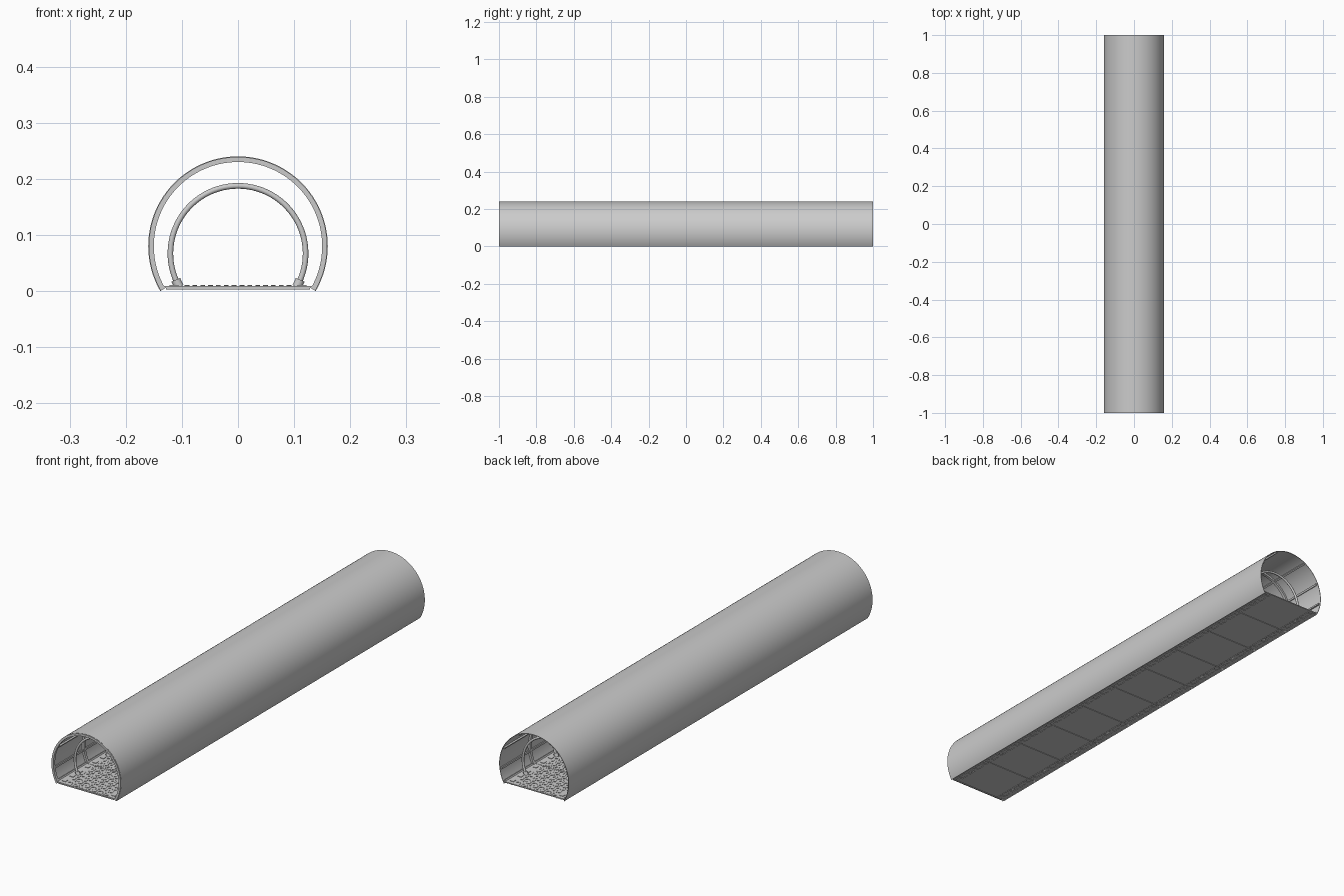
import bpy, bmesh, math
from mathutils import Matrix, Vector

if "Cube" in bpy.data.objects:
    bpy.data.objects.remove(bpy.data.objects["Cube"])

grey = bpy.data.materials.new("plain grey")
grey.diffuse_color = (0.6, 0.6, 0.6, 1)
grey.use_nodes = True
grey.node_tree.nodes["Principled BSDF"].inputs["Base Color"].default_value = grey.diffuse_color


def finish(name, bm, smooth=False):
    bmesh.ops.recalc_face_normals(bm, faces=bm.faces)
    me = bpy.data.meshes.new(name)
    bm.to_mesh(me)
    bm.free()
    me.materials.append(grey)
    ob = bpy.data.objects.new(name, me)
    bpy.context.collection.objects.link(ob)
    if smooth:
        bpy.ops.object.select_all(action='DESELECT')
        bpy.context.view_layer.objects.active = ob
        ob.select_set(True)
        bpy.ops.object.shade_smooth_by_angle(angle=math.radians(35))
    return ob


def sweep(bm, profile, cz, a0, a1, n):
    """Sweep a closed (radius, y) profile along an arc in the xz plane."""
    rings = []
    for i in range(n + 1):
        a = math.radians(a0 + (a1 - a0) * i / n)
        rings.append([bm.verts.new((r * math.cos(a), y, cz + r * math.sin(a)))
                      for r, y in profile])
    k = len(profile)
    for A, B in zip(rings, rings[1:]):
        for j in range(k):
            bm.faces.new((A[j], A[(j + 1) % k], B[(j + 1) % k], B[j]))
    bm.faces.new(rings[0])
    bm.faces.new(rings[-1][::-1])


def rect(r0, r1, y0, y1):
    return [(r0, y0), (r1, y0), (r1, y1), (r0, y1)]


def circle(r, y, rad, n=12):
    return [(r + rad * math.cos(2 * math.pi * i / n),
             y + rad * math.sin(2 * math.pi * i / n)) for i in range(n)]


def box(bm, x0, x1, y0, y1, z0, z1, turn=0):
    c = Vector(((x0 + x1) / 2, (y0 + y1) / 2, (z0 + z1) / 2))
    m = (Matrix.Translation(c) @ Matrix.Rotation(turn, 4, 'Z')
         @ Matrix.Diagonal((x1 - x0, y1 - y0, z1 - z0, 1)))
    bmesh.ops.create_cube(bm, size=1, matrix=m)


PANELS, STEP = 10, 0.2
SHELL_Z, ARCH_Z = 0.08, 0.067

# Outer shell
bm = bmesh.new()
sweep(bm, rect(0.158, 0.16, -0.997, 1.0), SHELL_Z, -30, 210, 96)
finish("outer_shell", bm, True)

# Frame rings on the inside of the shell
bm = bmesh.new()
for i in range(PANELS):
    y = -1 + STEP * i
    sweep(bm, rect(0.150, 0.159, y, y + 0.012), SHELL_Z, -30, 210, 72)
finish("shell_frames", bm, True)

# Lengthwise stringers on the inside of the shell
bm = bmesh.new()
for a in (-27, -8, 25, 62, 118, 155, 188, 207):
    sweep(bm, rect(0.152, 0.159, -0.99, 0.995), SHELL_Z, a - 1.4, a + 1.4, 2)
finish("shell_stringers", bm)

# Inner tubular arches with foot collars
bm = bmesh.new()
feet = bmesh.new()
for i in range(PANELS):
    y = -0.9 + STEP * i
    sweep(bm, circle(0.1205, y, 0.005), ARCH_Z, -29, 209, 56)
    for a in (-30, 203):
        sweep(feet, circle(0.1205, y, 0.0085), ARCH_Z, a, a + 7, 2)
finish("inner_arches", bm, True)
finish("arch_feet", feet, True)

# Floor plates, cross beams and raised treads
plates, beams, treads = bmesh.new(), bmesh.new(), bmesh.new()
for i in range(PANELS):
    y = -1 + STEP * i
    box(plates, -0.137, 0.137, y + 0.001, y + STEP - 0.001, 0.005, 0.009)
    box(beams, -0.128, 0.128, y, y + 0.006, 0.003, 0.006)
    for r in range(14):
        for c in range(14):
            x = -0.091 + 0.014 * c
            ty = y + 0.009 + 0.014 * r
            t = math.radians(45 if (r + c) % 2 else -45)
            box(treads, x - 0.005, x + 0.005, ty - 0.001, ty + 0.001,
                0.0085, 0.0105, t)
finish("floor_plates", plates)
finish("floor_cross_beams", beams)
finish("floor_treads", treads)

# Side rails below the floor and clips along both edges
rails, clips = bmesh.new(), bmesh.new()
for s in (-1, 1):
    for x in (0.104, 0.123):
        box(rails, s * x - 0.002, s * x + 0.002, -0.998, 0.998, 0.003, 0.006)
    for i in range(40):
        y = -0.975 + 0.05 * i
        box(clips, s * 0.114 - 0.008, s * 0.114 + 0.008, y - 0.008, y + 0.008,
            0.0025, 0.011)
finish("floor_side_rails", rails)
finish("floor_clips", clips)
